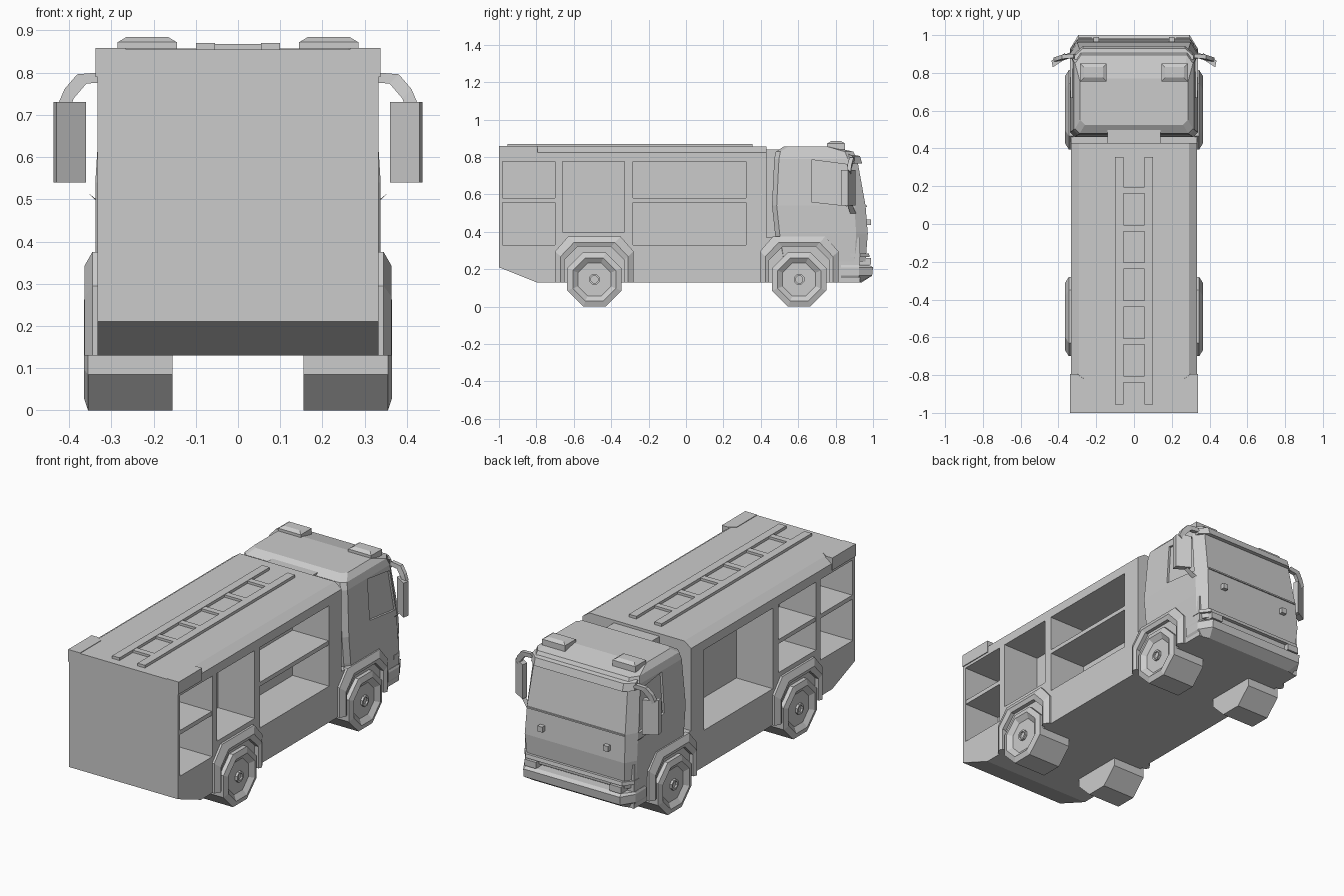
import bpy, bmesh, math
from mathutils import Vector

if "Cube" in bpy.data.objects:
    bpy.data.objects.remove(bpy.data.objects["Cube"])

grey = bpy.data.materials.new("plain_grey")
grey.use_nodes = True
COLOR = (0.6, 0.6, 0.6, 1)
grey.diffuse_color = COLOR
grey.node_tree.nodes["Principled BSDF"].inputs["Base Color"].default_value = COLOR


def loft(name, rings, mirror=False):
    """Skin closed rings of equal length and cap both ends."""
    bm = bmesh.new()
    rows = [[bm.verts.new(p) for p in ring] for ring in rings]
    n = len(rows[0])
    for a, b in zip(rows, rows[1:]):
        for i in range(n):
            j = (i + 1) % n
            bm.faces.new((a[i], a[j], b[j], b[i]))
    bm.faces.new(rows[0])
    bm.faces.new(rows[-1])
    bmesh.ops.recalc_face_normals(bm, faces=bm.faces)
    mesh = bpy.data.meshes.new(name)
    bm.to_mesh(mesh)
    bm.free()
    mesh.materials.append(grey)
    ob = bpy.data.objects.new(name, mesh)
    bpy.context.collection.objects.link(ob)
    if mirror:
        ob.modifiers.new("mirror", 'MIRROR')
    return ob


def rect(x0, x1, y0, y1, z):
    return [(x0, y0, z), (x1, y0, z), (x1, y1, z), (x0, y1, z)]


def box(name, x, y, z, taper=0, mirror=False):
    return loft(name, [rect(*x, *y, z[0]),
                       rect(x[0] + taper, x[1] - taper, y[0] + taper, y[1] - taper, z[1])], mirror)


def cut(ob, cutter):
    cutter.hide_render = True
    cutter.hide_viewport = True
    cutter.display_type = 'WIRE'
    m = ob.modifiers.new("cut", 'BOOLEAN')
    m.operation = 'DIFFERENCE'
    m.solver = 'EXACT'
    m.object = cutter


def both(half):
    """Complete a half plan outline by reflection in x."""
    return half + [(-x, y, z) for x, y, z in reversed(half)]


# Rear body with chamfered roof edges and raked tail
SIDE = 0.333
body = loft("rear_body", [both([(SIDE, y, zb), (SIDE, y, 0.825), (0.29, y, 0.855)])
                          for y, zb in ((-1, 0.21), (-0.8, 0.13), (0.43, 0.13))])

# Equipment lockers cut into both sides, some with a shelf
LOCKERS = (("rear", -0.98, -0.70, 0.33, (1, -1)),
           ("middle", -0.66, -0.33, 0.40, (-1,)),
           ("front", -0.283, 0.32, 0.33, (1,)))
for label, y0, y1, z0, shelves in LOCKERS:
    for s in (1, -1):
        xs = sorted((s * 0.11, s * 0.4))
        cut(body, box(label + "_locker_cutter", xs, (y0, y1), (z0, 0.775)))
        if s in shelves:
            xs = sorted((s * 0.1, s * 0.33))
            box(label + "_shelf", xs, (y0 - 0.005, y1 + 0.005), (0.557, 0.58))

# Rear roof corner blocks
loft("roof_corner_block", [[(0.265, y, 0.79), (0.338, y, 0.79), (0.338, y, 0.858), (xi, y, 0.858)]
                           for y, xi in ((-1, 0.265), (-0.82, 0.265), (-0.795, 0.3))], True)

# Roof ladder
box("ladder_rail", (0.055, 0.1), (-0.955, 0.355), (0.85, 0.87), mirror=True)
for i in range(6):
    y = 0.178 - 0.2 * i
    box("ladder_rung", (-0.06, 0.06), (y - 0.017, y + 0.017), (0.85, 0.868))

# Chassis under the cab, and link to the body
box("cab_chassis", (-SIDE, SIDE), (0.42, 0.93), (0.13, 0.37))
box("cab_body_link", (-0.14, 0.14), (0.42, 0.5), (0.36, 0.84))


def plan(z, back, w, corner, wf, front):
    return both([(w - 0.025, back, z), (w, back + 0.025, z), (w, corner, z), (wf, front, z)])


# Cab shell
cab = loft("cab", [plan(*p) for p in (
    (0.24, 0.5, 0.333, 0.90, 0.295, 0.96),
    (0.39, 0.476, 0.338, 0.91, 0.305, 0.972),
    (0.54, 0.46, 0.338, 0.90, 0.30, 0.96),
    (0.79, 0.472, 0.322, 0.865, 0.285, 0.915),
    (0.828, 0.48, 0.312, 0.85, 0.28, 0.895),
    (0.857, 0.525, 0.285, 0.75, 0.26, 0.77))])

# Recessed side windows
WINDOW = ((0.67, 0.785, 0.31), (0.86, 0.76, 0.313), (0.893, 0.535, 0.327), (0.67, 0.56, 0.325))
for s in (1, -1):
    cut(cab, loft("window_cutter", [[(s * (x + d), y, z) for y, z, x in WINDOW] for d in (0, 0.1)]))

# Sun visor, windscreen sill, marker lights
loft("sun_visor", [[(x, 0.87, 0.815), (x, y, 0.805), (x, y + 0.012, 0.765), (x, y - 0.01, 0.765)]
                   for x, y in ((-0.315, 0.89), (-0.27, 0.93), (0.27, 0.93), (0.315, 0.89))])
box("front_panel_lip", (-0.297, 0.297), (0.94, 0.967), (0.533, 0.541))
box("marker_light", (0.185, 0.215), (0.95, 0.99), (0.435, 0.465), mirror=True)

# Front bumper with headlights
loft("front_bumper", [both([(w, 0.83, z), (w, 0.925, z), (wf, yf, z)]) for z, w, wf, yf in (
    (0.13, 0.32, 0.27, 0.94), (0.165, 0.34, 0.295, 0.995),
    (0.21, 0.34, 0.295, 1.0), (0.222, 0.335, 0.29, 0.98))])
loft("grille_bar", [both([(w, 0.88, z), (w, 0.93, z), (wf, yf, z)]) for z, w, wf, yf in (
    (0.265, 0.336, 0.295, 0.982), (0.285, 0.336, 0.295, 0.978))])
box("headlight", (0.225, 0.295), (0.93, 0.99), (0.225, 0.26), mirror=True)

# Roof beacons
box("roof_beacon_base", (0.145, 0.285), (0.755, 0.85), (0.84, 0.872), mirror=True)
box("roof_beacon_top", (0.145, 0.285), (0.755, 0.85), (0.872, 0.884), 0.02, True)

# Mirrors on bent arms
loft("mirror_housing", [[(0.36, 0.875, z), (0.365, 0.905, z), (0.437, 0.865, z), (0.43, 0.83, z)]
                        for z in (0.54, 0.73)], True)


def arm(name, path):
    r = 0.011
    loft(name, [[(x - r, y - r, z - r), (x + r, y - r, z + r), (x + r, y + r, z + r), (x - r, y + r, z - r)]
                if abs(z - path[0][2]) < 0.2 else [] for x, y, z in path], True)


arm("mirror_upper_arm", [(0.31, 0.89, 0.79), (0.37, 0.885, 0.785), (0.40, 0.875, 0.75), (0.415, 0.87, 0.715)])
arm("mirror_lower_arm", [(0.32, 0.90, 0.485), (0.345, 0.89, 0.505), (0.39, 0.875, 0.55)])

# Wheels and flared arches
ARCH_OUT = ((-0.21, 0.13), (-0.21, 0.295), (-0.14, 0.375), (0.14, 0.375), (0.21, 0.295), (0.21, 0.13))
ARCH_IN = ((-0.16, 0.13), (-0.16, 0.25), (-0.09, 0.32), (0.09, 0.32), (0.16, 0.25), (0.16, 0.13))


def ngon(x, r, yc, n):
    return [(x, yc + r * math.cos(math.tau * (k + 0.5) / n), 0.145 + r * math.sin(math.tau * (k + 0.5) / n))
            for k in range(n)]


for label, yc in (("rear", -0.49), ("front", 0.605)):
    loft(label + "_wheel", [ngon(x, r, yc, 8) for x, r in (
        (0.155, 0.157), (0.355, 0.157), (0.365, 0.125), (0.345, 0.095))], True)
    loft(label + "_hub", [ngon(x, r, yc, 8) for x, r in (
        (0.34, 0.03), (0.358, 0.03), (0.358, 0.02), (0.348, 0.02))], True)
    rings = []
    for (yo, zo), (yi, zi) in zip(ARCH_OUT, ARCH_IN):
        ym, zm = yo + (yi - yo) * 0.6, zo + (zi - zo) * 0.6
        rings.append([(x, yc + y, z) for x, y, z in (
            (0.32, yo, zo), (0.345, yo, zo), (0.364, ym, zm), (0.355, yi, zi), (0.32, yi, zi))])
    loft(label + "_wheel_arch", rings, True)
